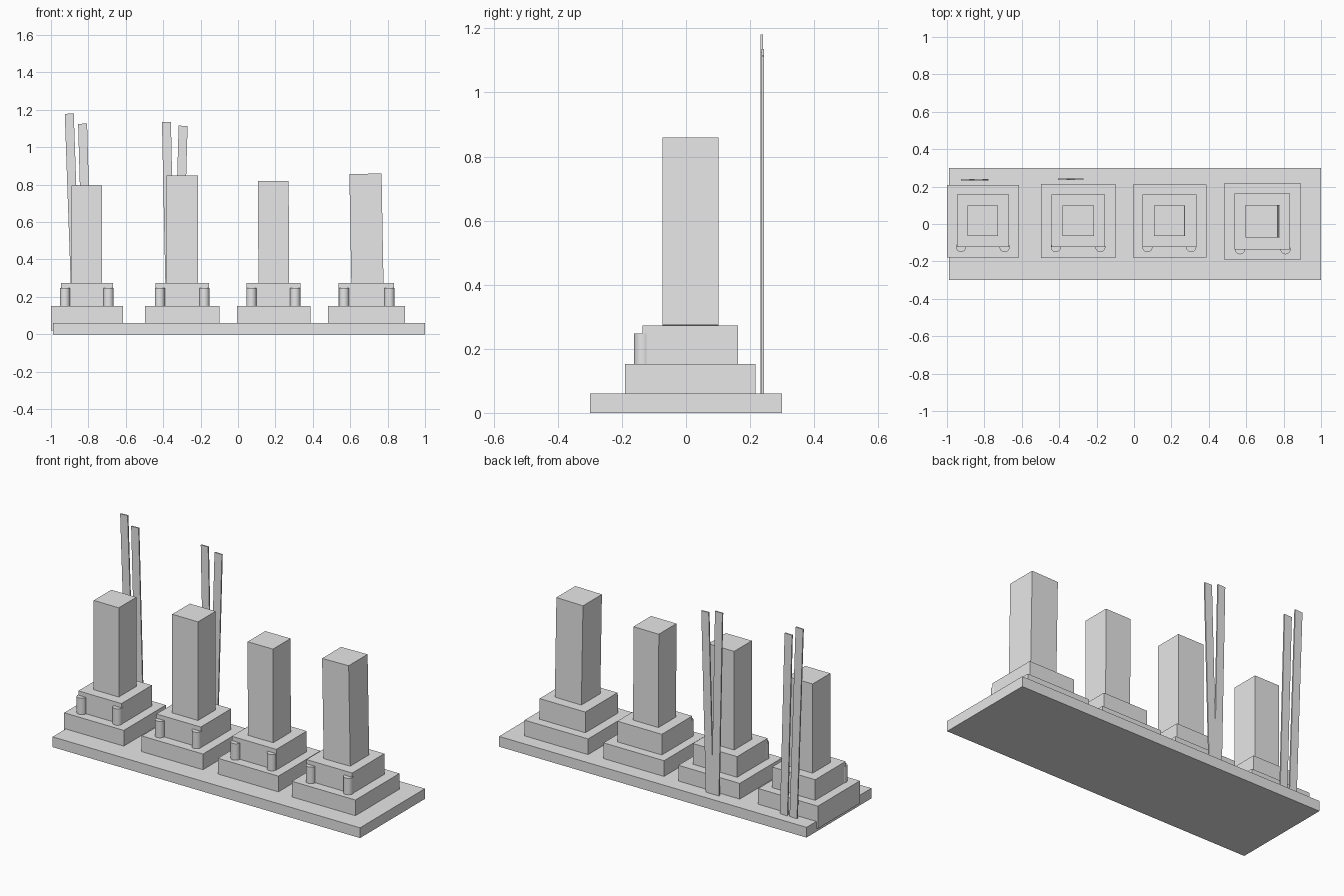
import bpy, math
from mathutils import Matrix, Vector

if "Cube" in bpy.data.objects:
    bpy.data.objects.remove(bpy.data.objects["Cube"])

stone = bpy.data.materials.new("grey_stone")
stone.diffuse_color = (0.8, 0.8, 0.8, 1)
stone.use_nodes = True
stone.node_tree.nodes["Principled BSDF"].inputs["Base Color"].default_value = stone.diffuse_color


def finish(name):
    ob = bpy.context.object
    ob.name = name
    ob.data.materials.append(stone)
    return ob


# Box from its limits, leaning sideways about its bottom centre by `lean` (x per unit height)
def box(name, x0, x1, y0, y1, z0, z1, lean=0.0):
    bpy.ops.mesh.primitive_cube_add(size=1)
    ob = finish(name)
    size = Matrix.Diagonal((x1 - x0, y1 - y0, z1 - z0, 1))
    lift = Matrix.Translation((0, 0, (z1 - z0) / 2))
    turn = Matrix.Rotation(math.atan(lean), 4, 'Y')
    place = Matrix.Translation(((x0 + x1) / 2, (y0 + y1) / 2, z0))
    ob.data.transform(place @ turn @ lift @ size)
    return ob


def post(name, x, y, z0, z1, r):
    bpy.ops.mesh.primitive_cylinder_add(vertices=32, radius=r, depth=z1 - z0,
                                        location=(x, y, (z0 + z1) / 2))
    finish(name)
    bpy.ops.object.shade_smooth_by_angle(angle=math.radians(40))


# Ground slab
box("base_slab", -0.99, 1.0, -0.30, 0.30, 0, 0.06)

# Four monuments: plinth, step and tower limits (x0, x1, y0, y1), tower top, lean, post x
monuments = [
    ((-1.0, -0.614, -0.179, 0.209), (-0.947, -0.668, -0.123, 0.158),
     (-0.889, -0.727, -0.064, 0.099), 0.795, 0, (-0.925, -0.692)),
    ((-0.497, -0.10, -0.181, 0.213), (-0.442, -0.155, -0.123, 0.158),
     (-0.381, -0.214, -0.064, 0.099), 0.85, 0, (-0.418, -0.18)),
    ((-0.005, 0.387, -0.179, 0.21), (0.046, 0.334, -0.123, 0.158),
     (0.109, 0.273, -0.064, 0.099), 0.82, -0.004, (0.072, 0.306)),
    ((0.482, 0.893, -0.19, 0.217), (0.538, 0.834, -0.135, 0.162),
     (0.606, 0.778, -0.073, 0.102), 0.858, -0.018, (0.567, 0.81)),
]
for i, (plinth, step, tower, top, lean, posts) in enumerate(monuments, 1):
    box(f"plinth_{i}", *plinth, 0.02, 0.152)
    box(f"step_{i}", *step, 0.152, 0.273)
    box(f"tower_{i}", *tower, 0.273, top, lean)
    for side, x in zip(("left", "right"), posts):
        post(f"post_{i}_{side}", x, step[2], 0.152, 0.248, 0.027)

# Thin upright slats behind the first two monuments: bottom left x, y, top, lean
slats = [(-0.887, 0.237, 1.18, -0.035), (-0.825, 0.237, 1.126, -0.028),
         (-0.384, 0.240, 1.135, -0.021), (-0.347, 0.240, 1.115, 0.028)]
for i, (x, y, top, lean) in enumerate(slats, 1):
    box(f"slat_{i}", x, x + 0.048, y - 0.004, y + 0.004, 0.06, top, lean)
